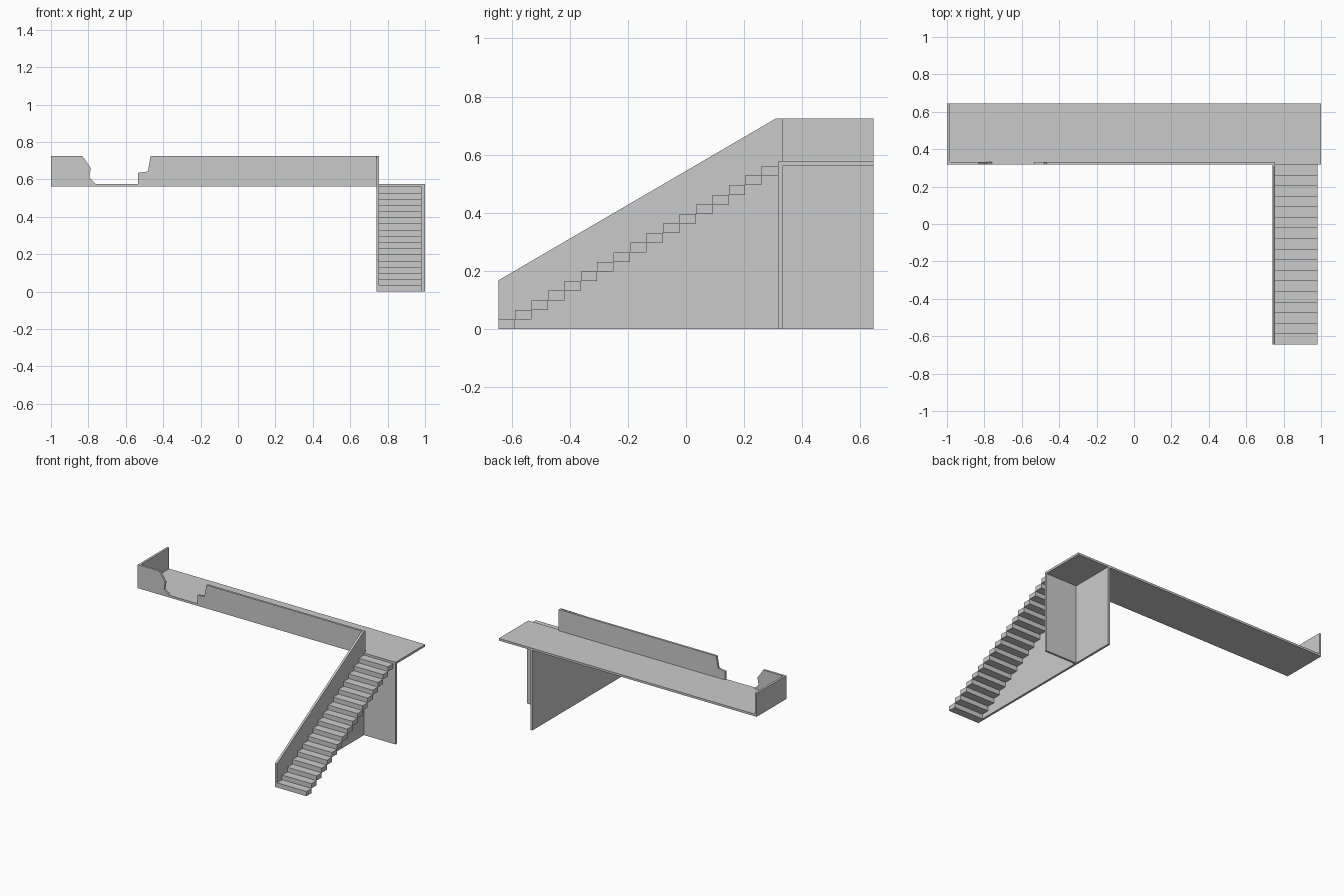
import bpy, bmesh
from mathutils import Vector

if "Cube" in bpy.data.objects:
    bpy.data.objects.remove(bpy.data.objects["Cube"])

AXES = {'X': (1, 2, 0), 'Y': (0, 2, 1), 'Z': (0, 1, 2)}


def prism(name, profile, axis, lo, hi):
    """Extrude a 2D profile along an axis from lo to hi."""
    a, b, c = AXES[axis]
    bm = bmesh.new()
    verts = []
    for u, v in profile:
        co = [0, 0, 0]
        co[a], co[b], co[c] = u, v, lo
        verts.append(bm.verts.new(co))
    face = bm.faces.new(verts)
    ext = bmesh.ops.extrude_face_region(bm, geom=[face], use_keep_orig=True)
    offset = Vector((0, 0, 0))
    offset[c] = hi - lo
    moved = [g for g in ext['geom'] if isinstance(g, bmesh.types.BMVert)]
    bmesh.ops.translate(bm, verts=moved, vec=offset)
    bmesh.ops.recalc_face_normals(bm, faces=bm.faces)
    mesh = bpy.data.meshes.new(name)
    bm.to_mesh(mesh)
    bm.free()
    obj = bpy.data.objects.new(name, mesh)
    bpy.context.collection.objects.link(obj)
    return obj


def box(name, x0, x1, y0, y1, z0, z1):
    return prism(name, [(x0, y0), (x1, y0), (x1, y1), (x0, y1)], 'Z', z0, z1)


X_WALL = (0.74, 0.755)
Y_FRONT, Y_IN, Y_END = 0.317, 0.332, 0.645
Z_DECK, Z_FLOOR, Z_RAIL = 0.561, 0.576, 0.725

# Walkway slab, stepping forward to meet the stairs
prism("walkway_deck", [(-0.985, Y_IN), (X_WALL[1], Y_IN), (X_WALL[1], Y_FRONT),
                       (1, Y_FRONT), (1, Y_END), (-0.985, Y_END)],
      'Z', Z_DECK, Z_FLOOR)

# Front parapet with the broken gap
prism("broken_parapet", [
    (-1, Z_DECK), (X_WALL[1], Z_DECK), (X_WALL[1], Z_RAIL), (-0.467, Z_RAIL),
    (-0.482, 0.642), (-0.535, 0.635), (-0.535, Z_FLOOR), (-0.76, Z_FLOOR),
    (-0.795, 0.61), (-0.787, 0.66), (-0.832, Z_RAIL), (-1, Z_RAIL)],
    'Y', Y_FRONT, Y_IN)

# Parapet closing the left end
box("end_parapet", -1, -0.985, Y_IN, Y_END, Z_DECK, Z_RAIL)

# Tall sloped wall beside the stairs, running on under the deck
prism("stair_side_wall", [
    (-0.645, 0), (Y_END, 0), (Y_END, Z_DECK), (Y_FRONT, Z_DECK),
    (Y_FRONT, Z_RAIL), (0.31, Z_RAIL), (-0.645, 0.168)], 'X', *X_WALL)

# Wall under the deck, behind the stairs
box("support_wall", X_WALL[1], 1, Y_FRONT, Y_IN, 0, Z_DECK)

# Stair flight: stepped above and below
STEPS = 17
run, rise = (Y_FRONT + 0.645) / STEPS, Z_DECK / STEPS
for i in range(STEPS):
    y, z = -0.645 + i * run, i * rise
    box(f"stair_step_{i + 1}", X_WALL[1], 0.982, y, y + run, z, z + rise)
